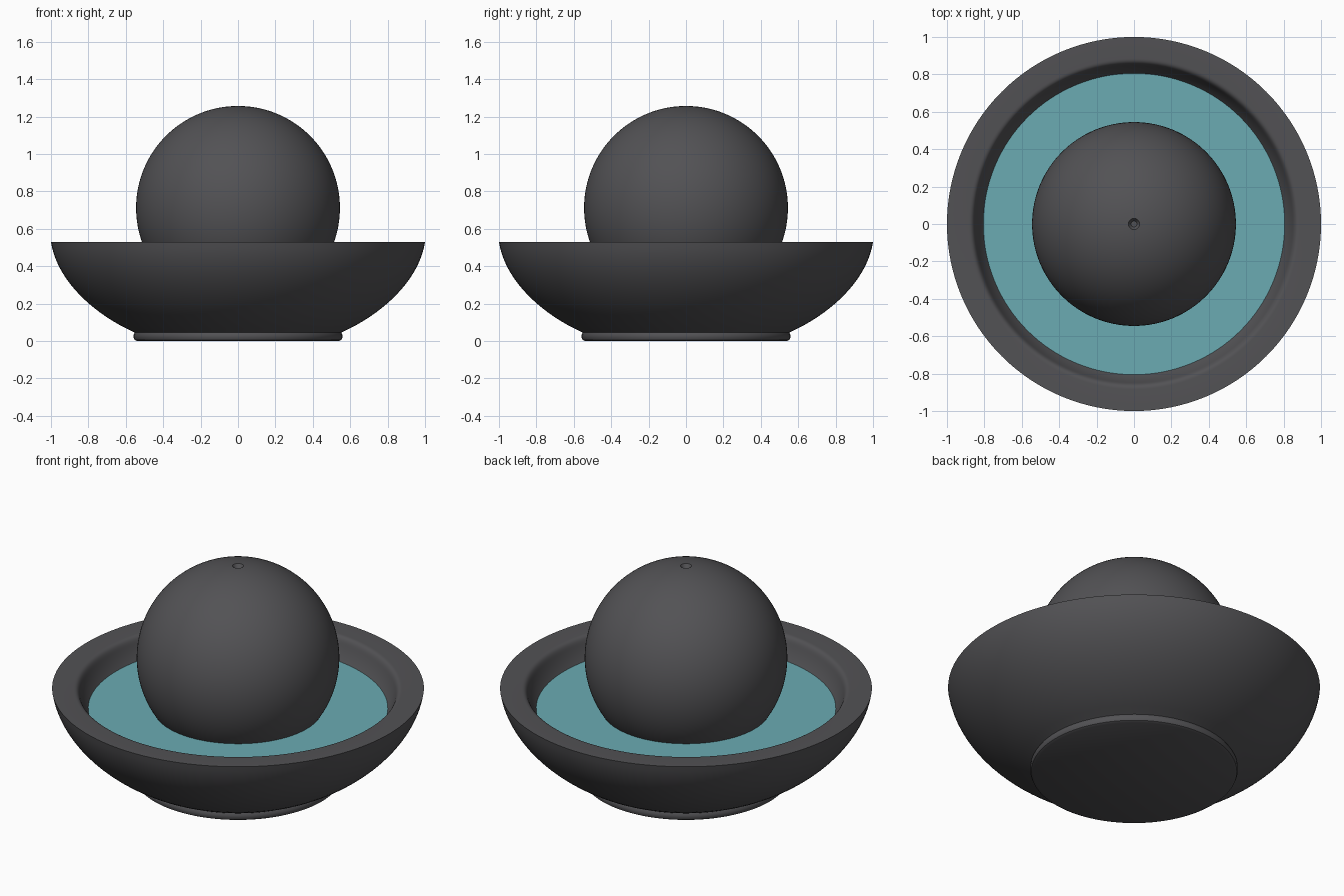
import bpy, bmesh, math

if "Cube" in bpy.data.objects:
    bpy.data.objects.remove(bpy.data.objects["Cube"])


def material(name, rgb):
    m = bpy.data.materials.new(name)
    m.diffuse_color = (*rgb, 1)
    m.use_nodes = True
    m.node_tree.nodes["Principled BSDF"].inputs["Base Color"].default_value = m.diffuse_color
    return m


stone = material("dark grey stone", (0.085, 0.084, 0.09))
aqua = material("water blue", (0.145, 0.41, 0.45))


def lathe(name, profile, mat, segments=128):
    """Revolve (radius, z) points round the z axis."""
    bm = bmesh.new()
    verts = [bm.verts.new((r, 0, z)) for r, z in profile]
    edges = [bm.edges.new(pair) for pair in zip(verts, verts[1:])]
    bmesh.ops.spin(bm, geom=verts + edges, cent=(0, 0, 0), axis=(0, 0, 1),
                   angle=2 * math.pi, steps=segments, use_merge=False)
    bmesh.ops.remove_doubles(bm, verts=bm.verts[:], dist=1e-4)
    bmesh.ops.recalc_face_normals(bm, faces=bm.faces[:])
    mesh = bpy.data.meshes.new(name)
    bm.to_mesh(mesh)
    bm.free()
    mesh.materials.append(mat)
    ob = bpy.data.objects.new(name, mesh)
    bpy.context.collection.objects.link(ob)
    bpy.context.view_layer.objects.active = ob
    ob.select_set(True)
    bpy.ops.object.shade_smooth_by_angle(angle=math.radians(35))
    ob.select_set(False)
    return ob


def bezier(a, b, c, d, n=18):
    pts = []
    for i in range(n + 1):
        t = i / n
        u = 1 - t
        pts.append(tuple(u**3 * a[k] + 3 * u * u * t * b[k]
                         + 3 * u * t * t * c[k] + t**3 * d[k] for k in (0, 1)))
    return pts


# bowl: flat foot, curved outside, flat rim, rounded inner lip and hollow
foot = [(0, 0), (0.54, 0), (0.553, 0.007), (0.558, 0.018), (0.558, 0.034), (0.552, 0.045)]
outside = bezier((0.565, 0.052), (0.78, 0.15), (0.97, 0.33), (1.0, 0.53))
lip = bezier((0.885, 0.53), (0.862, 0.53), (0.855, 0.515), (0.846, 0.49), 8)
inside = bezier((0.838, 0.47), (0.78, 0.33), (0.55, 0.12), (0, 0.1))
lathe("bowl", foot + outside + lip + inside, stone)

# water surface
lathe("water", [(0, 0.412), (0.808, 0.412)], aqua)
water = bpy.data.objects["water"]
if water.data.polygons[0].normal.z < 0:
    water.data.flip_normals()

# ball with a small spout hole drilled at the top
R, CZ, hole = 0.545, 0.712, 0.03
a0 = math.asin(hole / R)
arc = [math.pi - (math.pi - a0) * i / 64 for i in range(65)]
ball = [(max(0, R * math.sin(a)), CZ + R * math.cos(a)) for a in arc]
ball[0] = (0, CZ - R)
top = ball[-1][1]
lathe("fountain_ball", ball + [(0.022, top - 0.012), (0.016, top - 0.02), (0, top - 0.02)], stone)
